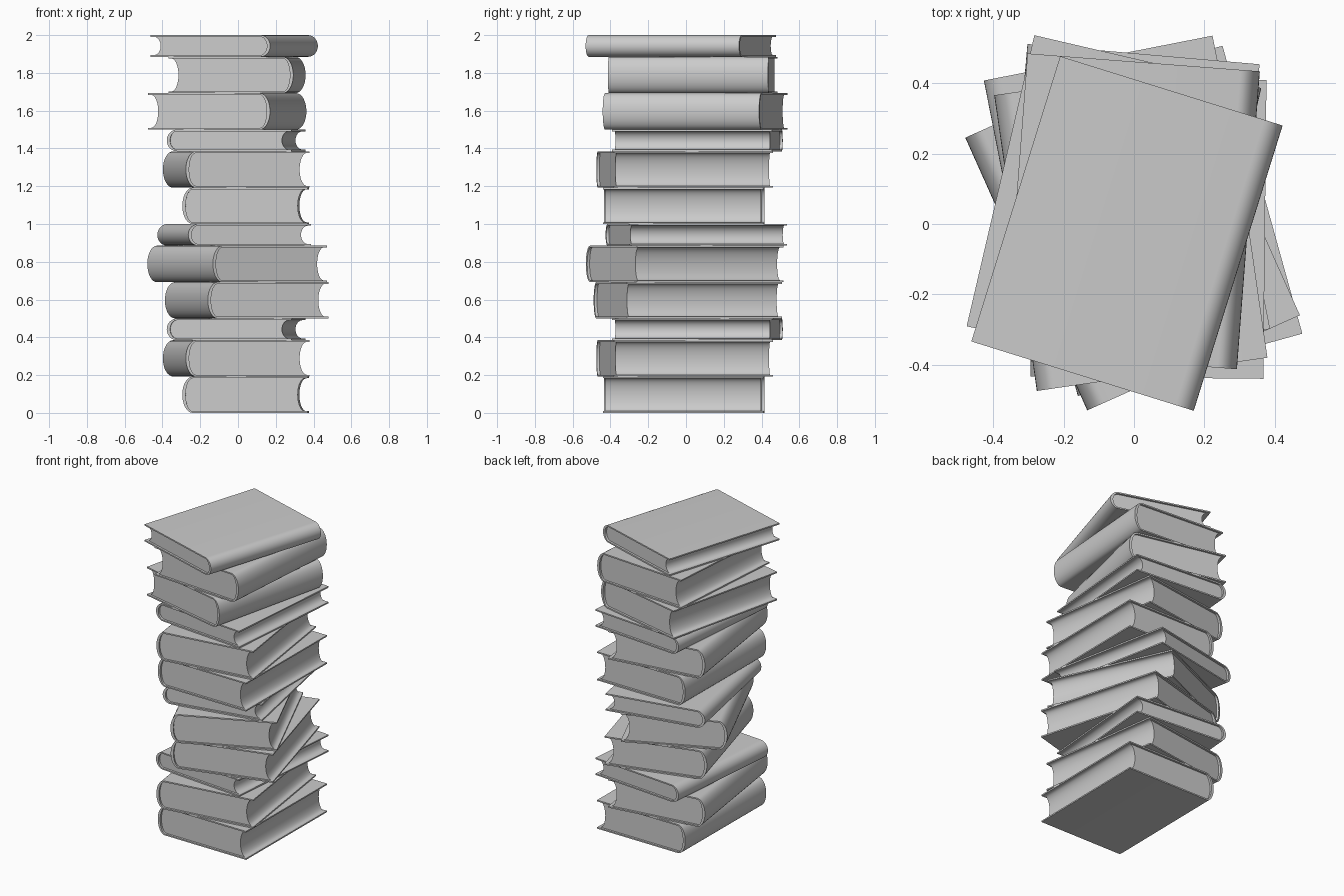
import bpy, bmesh
from math import sin, cos, pi, radians

if "Cube" in bpy.data.objects:
    bpy.data.objects.remove(bpy.data.objects["Cube"])

W, L = 0.663, 0.85            # cover width (fore edge to spine) and height
THICK, THIN = 0.1925, 0.115
BOARD, SPINE, BULGE = 0.009, 0.018, 0.055
SEG = 16


def arc(cx, cz, rx, rz):
    """Half ellipse bulging towards -x, from bottom to top."""
    return [(cx - rx * sin(pi * i / SEG), cz - rz * cos(pi * i / SEG)) for i in range(SEG + 1)]


def extrude_profile(name, pts, length, loc, angle):
    """Closed x-z outline extruded along y, centred on the origin."""
    bm = bmesh.new()
    face = bm.faces.new([bm.verts.new((x, -length / 2, z)) for x, z in pts])
    ext = bmesh.ops.extrude_face_region(bm, geom=[face])
    verts = [v for v in ext["geom"] if isinstance(v, bmesh.types.BMVert)]
    bmesh.ops.translate(bm, verts=verts, vec=(0, length, 0))
    bmesh.ops.recalc_face_normals(bm, faces=bm.faces)
    me = bpy.data.meshes.new(name)
    bm.to_mesh(me)
    bm.free()
    ob = bpy.data.objects.new(name, me)
    bpy.context.collection.objects.link(ob)
    ob.location = loc
    ob.rotation_euler.z = radians(angle)
    bpy.ops.object.select_all(action='DESELECT')
    ob.select_set(True)
    bpy.context.view_layer.objects.active = ob
    bpy.ops.object.shade_smooth_by_angle(angle=radians(35))
    return ob


def book(i, t, x, y, z, angle):
    xs, xe, mid = -W / 2 + BULGE, W / 2, t / 2
    inner = arc(xs, mid, BULGE - SPINE, mid - BOARD)
    # wrap-around cover with a rounded spine
    cover = [(xe, 0)] + arc(xs, mid, BULGE, mid) + [(xe, t), (xe, t - BOARD)] + inner[::-1] + [(xe, BOARD)]
    extrude_profile(f"book_cover_{i}", cover, L, (x, y, z), angle)
    # page block: rounded at the spine, hollow at the fore edge
    pages = inner + arc(xe - 0.014, mid, 0.038, mid - BOARD)[::-1]
    extrude_profile(f"book_pages_{i}", pages, L - 0.028, (x, y, z), angle)


# x, y, turn in degrees (spine on the left at 0); lower trio appears twice
trio = [(0.041, -0.012, -0.6), (-0.009, -0.007, 8.2), (-0.01, 0.06, -5)]
left = [(0.046, 0.009, 15.5), (-0.004, -0.007, 24.1), (-0.02, 0.055, 11.1)]
right = [(-0.057, 0.048, 166.9), (-0.005, 0.036, 175.6), (-0.02, -0.027, 162.7)]

z = 0
for i, (x, y, a) in enumerate(trio + left + trio + right):
    t = THIN if i % 3 == 2 else THICK
    book(i + 1, t, x, y, z, a)
    z += t
